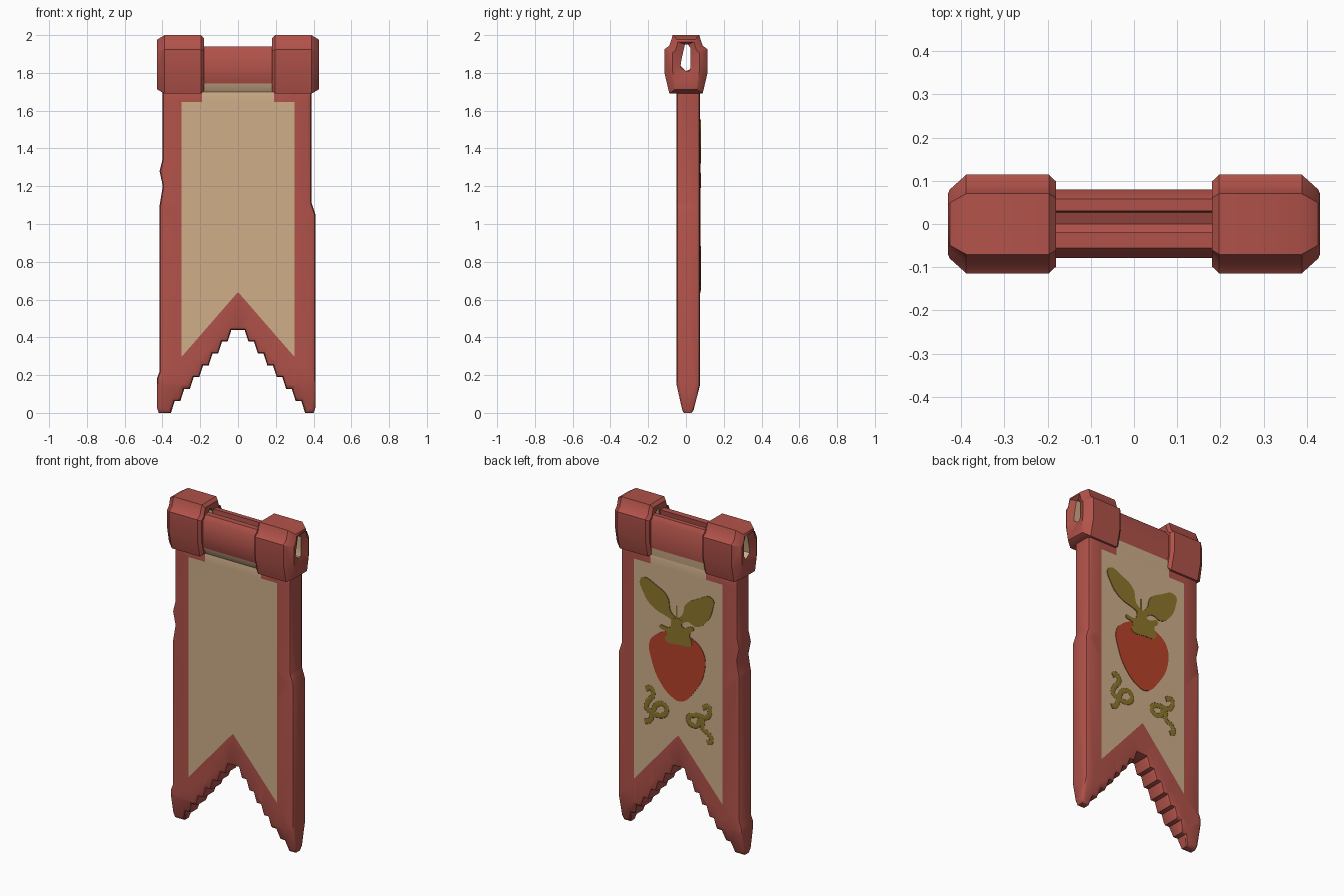
import bpy, bmesh
from math import radians
from mathutils import Vector

cube = bpy.data.objects.get("Cube")
if cube:
    bpy.data.objects.remove(cube)


def material(name, rgb):
    m = bpy.data.materials.new(name)
    m.use_nodes = True
    m.diffuse_color = (*rgb, 1)
    m.node_tree.nodes["Principled BSDF"].inputs["Base Color"].default_value = (*rgb, 1)
    return m


RED = material("faded red", (0.44, 0.085, 0.068))
TAN = material("parchment tan", (0.62, 0.42, 0.25))
OLIVE = material("olive leaf", (0.26, 0.18, 0.025))
BERRY = material("berry red", (0.47, 0.055, 0.022))


def finish(bm, name, mats, angle=40):
    bmesh.ops.recalc_face_normals(bm, faces=bm.faces)
    me = bpy.data.meshes.new(name)
    bm.to_mesh(me)
    bm.free()
    for m in mats:
        me.materials.append(m)
    ob = bpy.data.objects.new(name, me)
    bpy.context.collection.objects.link(ob)
    bpy.ops.object.select_all(action="DESELECT")
    ob.select_set(True)
    bpy.context.view_layer.objects.active = ob
    bpy.ops.object.shade_smooth_by_angle(angle=radians(angle))
    return ob


def prism(points, axis, a, b):
    """Extrude a flat outline along an axis from a to b."""
    bm = bmesh.new()
    place = (lambda p, d: (d, *p)) if axis == "x" else (lambda p, d: (p[0], d, p[1]))
    face = bm.faces.new([bm.verts.new(place(p, a)) for p in points])
    out = bmesh.ops.extrude_face_region(bm, geom=[face])["geom"]
    shift = Vector((b - a, 0, 0) if axis == "x" else (0, b - a, 0))
    bmesh.ops.translate(bm, vec=shift, verts=[v for v in out if isinstance(v, bmesh.types.BMVert)])
    return bm


# Cloth: straight sides with small dents, stepped swallowtail at the bottom
STEP = 0.0628
tail = []
for i in range(7):
    z = 0.44 - STEP * i
    tail += [(0.02 + 0.05 * i - 0.015 * (i > 0), z), (0.035 + 0.05 * i, z)]
    tail[-2] = (0.005 + 0.05 * i, z)
tail.append((0.355, 0))
right_side = [(0.40, 0), (0.41, 0.03), (0.41, 1.05), (0.39, 1.11), (0.39, 1.74)]
left_side = [(-0.40, 1.74), (-0.40, 1.34), (-0.415, 1.28), (-0.398, 1.2), (-0.415, 1.1),
             (-0.415, 0.22), (-0.43, 0.18), (-0.43, 0.03), (-0.42, 0)]
outline = tail + right_side + left_side + [(-x, z) for x, z in reversed(tail)]
FRONT, BACK = -0.05, 0.075
bm = prism(outline, "y", FRONT, BACK)
rim = [e for e in bm.edges if abs(e.verts[0].co.y - e.verts[1].co.y) < 0.001]
bmesh.ops.bevel(bm, geom=rim, offset=0.018, segments=2, profile=0.5, affect="EDGES", clamp_overlap=True)
bmesh.ops.triangulate(bm, faces=bm.faces)

# Cut the border lines into the cloth, then colour the panel inside them
SLOPE = 1.15
cuts = [((0.3, 0, 0), (1, 0, 0)), ((-0.3, 0, 0), (1, 0, 0)),
        ((0.19, 0, 0), (1, 0, 0)), ((-0.19, 0, 0), (1, 0, 0)),
        ((0, 0, 0.64), (SLOPE, 0, 1)), ((0, 0, 0.64), (-SLOPE, 0, 1)),
        ((0, 0, 1.645), (0, 0, 1)), ((0, 0, 0.15), (0, 0, 1))]
for co, no in cuts:
    geom = bm.verts[:] + bm.edges[:] + bm.faces[:]
    bmesh.ops.bisect_plane(bm, geom=geom, plane_co=co, plane_no=no, dist=0.0001)
for f in bm.faces:
    c = f.calc_center_median()
    inside = abs(c.x) < 0.3 and c.z > 0.64 - SLOPE * abs(c.x)
    f.material_index = int(inside and abs(f.normal.y) > 0.9 and (c.z < 1.645 or abs(c.x) < 0.19))
# Thin the two tips toward the bottom
for v in bm.verts:
    if v.co.z < 0.15:
        v.co.y = 0.008 + (v.co.y - 0.008) * (0.42 + 0.58 * v.co.z / 0.15)
finish(bm, "cloth", [RED, TAN])

# Rod sleeve: open slot along the top, painted underside
sleeve = [(-0.045, 1.69), (-0.079, 1.745), (-0.079, 1.91), (-0.055, 1.94), (-0.018, 1.94),
          (-0.03, 1.84), (0, 1.81), (0.025, 1.82), (0.03, 1.94), (0.058, 1.94),
          (0.08, 1.91), (0.08, 1.745), (0.074, 1.69)]
bm = prism(sleeve, "x", -0.2, 0.2)
for f in bm.faces:
    f.material_index = int(f.calc_center_median().z < 1.74)
finish(bm, "rod_sleeve", [RED, TAN])

# End caps: lofted rings, closed through the hole
outer = [(-0.07, 2.0), (-0.088, 1.945), (-0.114, 1.925), (-0.114, 1.8), (-0.088, 1.69),
         (0.088, 1.69), (0.114, 1.8), (0.114, 1.925), (0.088, 1.945), (0.07, 2.0)]
hole = [(-0.006, 1.95), (-0.015, 1.91), (-0.024, 1.87), (-0.03, 1.83), (0, 1.81),
        (0.018, 1.81), (0.025, 1.83), (0.025, 1.87), (0.025, 1.93), (0.01, 1.95)]


def scaled(ring, sy, sz):
    return [(y * sy, 1.84 + (z - 1.84) * sz) for y, z in ring]


for side, name in ((1, "left_cap"), (-1, "right_cap")):
    rings = [(0.18, scaled(outer, 0.86, 0.9)), (0.197, outer), (0.388, outer),
             (0.426, scaled(outer, 0.7, 0.86)), (0.43, scaled(outer, 0.62, 0.78)),
             (0.412, hole), (0.19, hole)]
    bm = bmesh.new()
    loops = [[bm.verts.new((side * x, y, z)) for y, z in ring] for x, ring in rings]
    for k, a in enumerate(loops):
        b = loops[(k + 1) % len(loops)]
        for j in range(len(a)):
            n = (j + 1) % len(a)
            face = bm.faces.new((a[j], a[n], b[n], b[j]))
            face.material_index = int(k == 5)
    finish(bm, name, [RED, TAN], 35)


# Painted emblem on the back
def painted(name, points, mat, lift, ribbon=0):
    cu = bpy.data.curves.new(name, "CURVE")
    cu.dimensions = "3D" if ribbon else "2D"
    cu.resolution_u = 6
    if ribbon:
        cu.bevel_depth, cu.bevel_resolution, cu.use_fill_caps = ribbon, 2, True
    else:
        cu.fill_mode, cu.extrude = "BOTH", 0.002
    sp = cu.splines.new("BEZIER")
    sp.bezier_points.add(len(points) - 1)
    sp.use_cyclic_u = not ribbon
    for bp, (x, z) in zip(sp.bezier_points, points):
        bp.co = (x, z, 0)
        bp.handle_left_type = bp.handle_right_type = "AUTO"
    temp = bpy.data.objects.new(name, cu)
    bpy.context.collection.objects.link(temp)
    bpy.context.view_layer.update()
    me = bpy.data.meshes.new_from_object(temp.evaluated_get(bpy.context.evaluated_depsgraph_get()))
    bpy.data.objects.remove(temp)
    me.materials.clear()
    me.materials.append(mat)
    ob = bpy.data.objects.new(name, me)
    bpy.context.collection.objects.link(ob)
    ob.rotation_euler.x = radians(90)
    ob.location.y = BACK + lift
    ob.scale.z = 0.15 if ribbon else 1


painted("berry", [(0.15, 1.22), (0.193, 1.165), (0.18, 1.06), (0.12, 0.935), (0.04, 0.865),
                  (-0.02, 0.853), (-0.113, 0.94), (-0.18, 1.08), (-0.173, 1.19), (-0.113, 1.25),
                  (-0.013, 1.27), (0.087, 1.256)], BERRY, 0.001)
painted("berry_crown", [(0.127, 1.28), (0.055, 1.29), (0.04, 1.34), (-0.02, 1.355), (-0.03, 1.315),
                        (-0.107, 1.325), (-0.08, 1.28), (-0.093, 1.22), (-0.013, 1.2),
                        (0.087, 1.21), (0.073, 1.25)], OLIVE, 0.003)
painted("left_leaf", [(0.25, 1.54), (0.14, 1.52), (0.07, 1.47), (0.05, 1.39), (0, 1.33),
                      (0.07, 1.35), (0.17, 1.385), (0.23, 1.45)], OLIVE, 0.002)
painted("right_leaf", [(-0.235, 1.54), (-0.127, 1.51), (-0.05, 1.455), (-0.035, 1.4), (0, 1.33),
                       (-0.067, 1.355), (-0.127, 1.34), (-0.2, 1.395), (-0.235, 1.475)], OLIVE, 0.002)
painted("stem", [(0.01, 1.32), (0.01, 1.43)], OLIVE, 0.001, 0.005)
painted("left_vine", [(0.22, 0.865), (0.19, 0.88), (0.17, 0.85), (0.207, 0.79), (0.215, 0.75),
                      (0.173, 0.735), (0.133, 0.725), (0.08, 0.76), (0.093, 0.8), (0.145, 0.79),
                      (0.173, 0.73), (0.193, 0.68), (0.228, 0.665)], OLIVE, 0.001, 0.015)
painted("right_vine", [(-0.167, 0.853), (-0.208, 0.868), (-0.215, 0.836), (-0.193, 0.8),
                       (-0.127, 0.795), (-0.07, 0.77), (-0.075, 0.737), (-0.127, 0.733),
                       (-0.16, 0.775), (-0.167, 0.724), (-0.21, 0.7), (-0.224, 0.661),
                       (-0.195, 0.648)], OLIVE, 0.001, 0.015)
